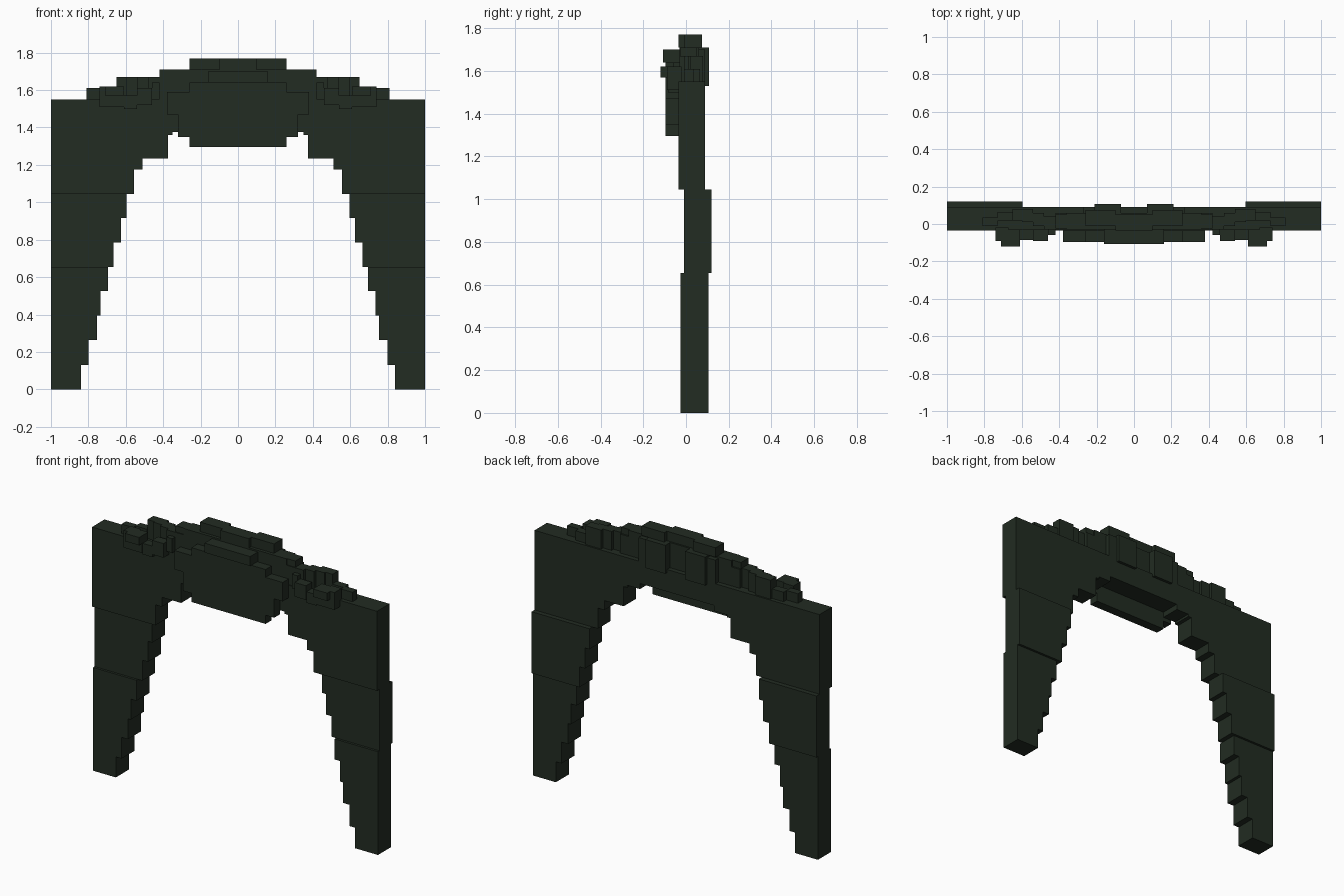
import bpy, bmesh

if "Cube" in bpy.data.objects:
    bpy.data.objects.remove(bpy.data.objects["Cube"])

mat = bpy.data.materials.new("dark green")
mat.diffuse_color = (0.016, 0.025, 0.016, 1)
mat.use_nodes = True
mat.node_tree.nodes["Principled BSDF"].inputs["Base Color"].default_value = mat.diffuse_color


def finish(name, bm):
    bmesh.ops.recalc_face_normals(bm, faces=bm.faces[:])
    me = bpy.data.meshes.new(name)
    bm.to_mesh(me)
    bm.free()
    me.materials.append(mat)
    ob = bpy.data.objects.new(name, me)
    bpy.context.collection.objects.link(ob)
    return ob


def slab(name, outlines, y0, y1):
    """Extrude front outlines (x, z) from y0 to y1."""
    bm = bmesh.new()
    for pts in outlines:
        f = bm.faces.new([bm.verts.new((x, y0, z)) for x, z in pts])
        ext = bmesh.ops.extrude_face_region(bm, geom=[f], use_keep_orig=True)
        vs = [v for v in ext["geom"] if isinstance(v, bmesh.types.BMVert)]
        bmesh.ops.translate(bm, verts=vs, vec=(0, y1 - y0, 0))
    return finish(name, bm)


def stairs(rows):
    """Stepped edge from rows of (x, bottom z, top z)."""
    return [p for x, a, b in rows for p in ((x, a), (x, b))]


def both(pts):
    return [pts, [(-x, z) for x, z in pts]]


def sym(rows):
    right = stairs(rows)
    return [right + [(-x, z) for x, z in reversed(right)]]


def boxes(name, items, mirror=True):
    """Boxes given as x0, x1, y0, y1, z0, z1."""
    bm = bmesh.new()
    for x0, x1, y0, y1, z0, z1 in items:
        for s in ((1, -1) if mirror else (1,)):
            vs = bmesh.ops.create_cube(bm, size=1)["verts"]
            for v in vs:
                v.co = (s * (x0 + (v.co.x + .5) * (x1 - x0)),
                        y0 + (v.co.y + .5) * (y1 - y0),
                        z0 + (v.co.z + .5) * (z1 - z0))
    return finish(name, bm)


# stepped legs, two stacked sections each
lower = stairs([(.84, 0, .13), (.80, .13, .265), (.755, .265, .395),
                (.735, .395, .525), (.695, .525, .655)])
slab("lower_legs", both([(1, .655), (1, 0)] + lower), -.025, .105)
middle = stairs([(.665, .655, .785), (.625, .785, .915), (.595, .915, 1.045)])
slab("middle_legs", both([(1, 1.045), (1, .655)] + middle), -.01, .12)

# arch spanning the legs
under = stairs([(.555, 1.045, 1.175), (.51, 1.175, 1.235), (.375, 1.235, 1.36),
                (.35, 1.36, 1.375), (.26, 1.375, 1.41)])
half = [(1, 1.55), (1, 1.045)] + under
slab("arch", [half + [(-x, z) for x, z in reversed(half)]], -.035, .09)

# front plaque with stepped outline
slab("front_plaque", sym([(.26, 1.295, 1.35), (.32, 1.35, 1.47),
                          (.38, 1.47, 1.59), (.26, 1.59, 1.64)]), -.095, -.035)
boxes("plaque_ledge", [(-.16, .16, -.107, -.03, 1.64, 1.70)], False)

# crown ridge with staggered depth
slab("crown_base", sym([(.42, 1.55, 1.67), (.36, 1.67, 1.71)]), -.03, .06)
boxes("crown_cap", [(-.1, .1, -.035, .05, 1.71, 1.77)], False)
boxes("crown_cap_sides", [(.1, .26, -.01, .075, 1.71, 1.77),
                          (.26, .42, -.025, .05, 1.67, 1.71)])
boxes("rear_columns", [(.07, .21, .05, .108, 1.53, 1.71),
                       (.21, .27, .05, .09, 1.55, 1.70)])

# stepped shoulder carvings
boxes("shoulder_ridge", [(.42, .48, -.03, .04, 1.55, 1.67),
                         (.48, .54, -.01, .06, 1.55, 1.67),
                         (.54, .60, .01, .08, 1.55, 1.67),
                         (.60, .65, .02, .08, 1.55, 1.67),
                         (.65, .73, .015, .065, 1.55, 1.61),
                         (.73, .81, -.01, .035, 1.55, 1.61)])
boxes("shoulder_curl", [(.42, .46, -.06, -.03, 1.55, 1.64),
                        (.46, .54, -.09, -.03, 1.52, 1.61),
                        (.54, .61, -.085, -.03, 1.50, 1.57),
                        (.61, .71, -.12, -.03, 1.57, 1.62),
                        (.61, .74, -.09, -.03, 1.51, 1.57),
                        (.67, .74, -.09, -.02, 1.55, 1.62)])
